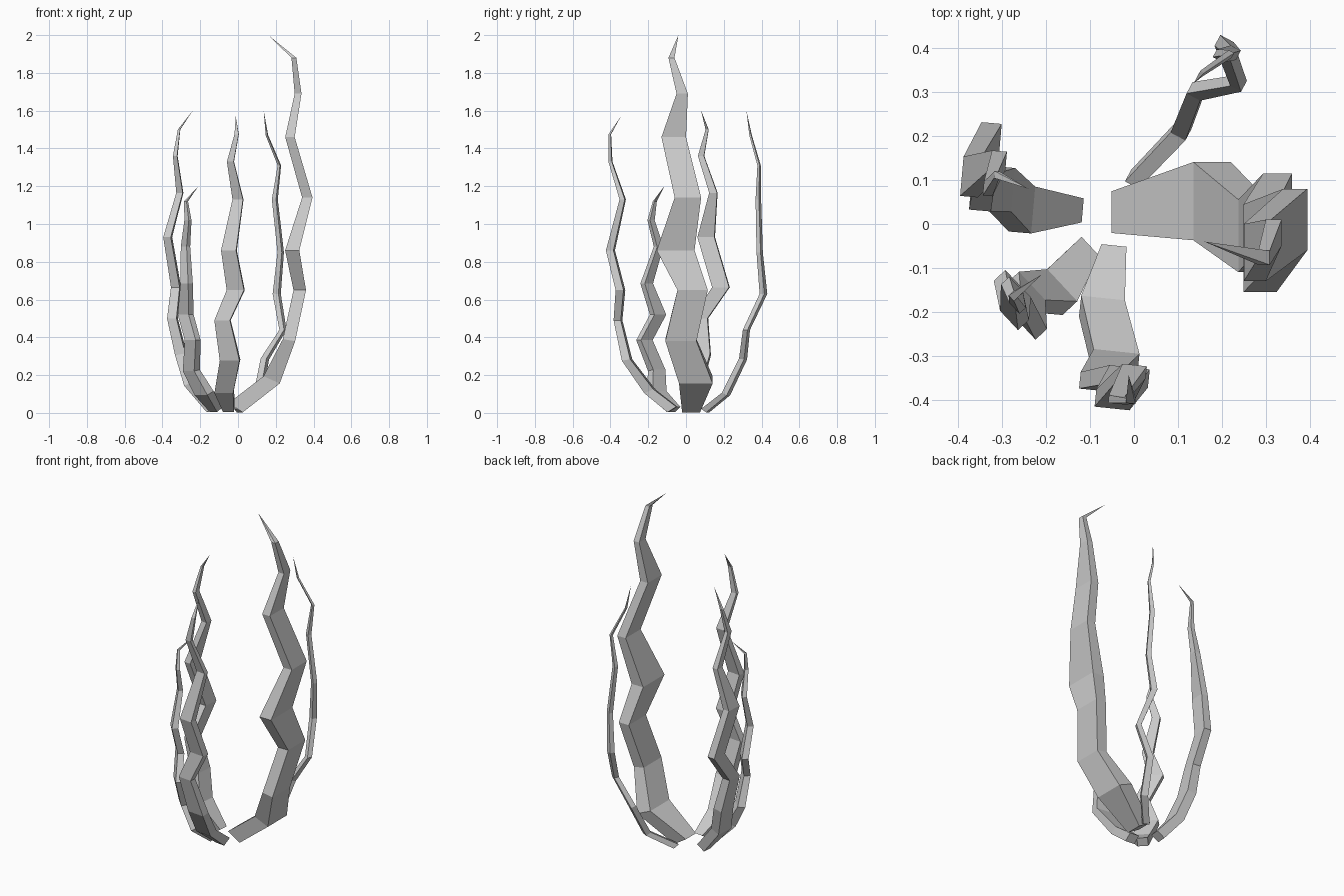
import bpy, bmesh, math
from mathutils import Vector

TILT = [32, 24, 10]  # lower rings lean outward, the rest lie level


def tendril(name, azimuth, stations, tip):
    """Four-sided tapering strip: stations are (x, y, z, width, thickness)."""
    a = math.radians(azimuth)
    radial = Vector((math.cos(a), math.sin(a), 0))
    side = Vector((-math.sin(a), math.cos(a), 0))
    bm = bmesh.new()
    rings = []
    for i, (x, y, z, w, t) in enumerate(stations):
        k = math.radians(TILT[i]) if i < len(TILT) else 0
        out = radial * math.cos(k) - Vector((0, 0, math.sin(k)))
        c = Vector((x, y, z))
        rings.append([bm.verts.new(c + out * (t / 2 * p) + side * (w / 2 * q))
                      for p, q in ((1, -1), (1, 1), (-1, 1), (-1, -1))])
    bm.faces.new(rings[0])
    for lo, hi in zip(rings, rings[1:]):
        for j in range(4):
            n = (j + 1) % 4
            bm.faces.new((lo[j], lo[n], hi[n], hi[j]))
    apex = bm.verts.new(tip)
    for j in range(4):
        bm.faces.new((rings[-1][j], rings[-1][(j + 1) % 4], apex))
    bmesh.ops.recalc_face_normals(bm, faces=bm.faces)
    me = bpy.data.meshes.new(name)
    bm.to_mesh(me)
    bm.free()
    ob = bpy.data.objects.new(name, me)
    bpy.context.collection.objects.link(ob)


# Large tendril on the right
tendril("large_right_tendril", 0, [
    (-.013, .027, .027, .095, .09), (.178, .052, .175, .178, .094),
    (.27, -.027, .385, .165, .066), (.327, .035, .65, .16, .066),
    (.287, -.055, .86, .20, .075), (.367, .01, 1.14, .14, .055),
    (.275, -.065, 1.46, .13, .05), (.318, -.02, 1.69, .06, .036),
    (.296, -.077, 1.88, .032, .026)], (.16, -.04, 2))

# Front tendril
tendril("front_tendril", 264, [
    (-.048, -.072, .018, .057, .055), (-.073, -.192, .115, .10, .052),
    (-.042, -.312, .28, .105, .045), (-.082, -.36, .49, .083, .038),
    (-.012, -.347, .65, .092, .042), (-.048, -.4, .86, .08, .04),
    (0, -.335, 1.13, .056, .028), (-.04, -.4, 1.33, .036, .018),
    (-.007, -.403, 1.475, .022, .011)], (-.012, -.345, 1.57))

# Short front-left tendril
tendril("short_left_tendril", 223, [
    (-.115, -.065, .018, .058, .05), (-.18, -.155, .105, .10, .05),
    (-.247, -.155, .225, .088, .042), (-.24, -.22, .385, .085, .036),
    (-.277, -.148, .52, .085, .036), (-.272, -.208, .685, .06, .034),
    (-.278, -.145, .88, .045, .026), (-.265, -.185, 1.02, .034, .02),
    (-.275, -.165, 1.12, .018, .012)], (-.21, -.115, 1.2))

# Left tendril
tendril("left_tendril", 175, [
    (-.14, .033, .018, .055, .055), (-.255, .034, .155, .107, .056),
    (-.302, .08, .31, .10, .055), (-.347, .073, .5, .085, .05),
    (-.328, .185, .665, .09, .046), (-.372, .107, .93, .09, .04),
    (-.308, .145, 1.165, .042, .034), (-.332, .08, 1.36, .032, .022),
    (-.312, .112, 1.5, .016, .012)], (-.24, .08, 1.6))

# Thin back tendril
tendril("thin_back_tendril", 62, [
    (.002, .102, .012, .035, .035), (.107, .212, .1, .038, .032),
    (.142, .302, .285, .035, .03), (.238, .32, .44, .028, .028),
    (.205, .41, .63, .034, .028), (.226, .39, .85, .026, .024),
    (.195, .383, 1.13, .025, .02), (.219, .387, 1.31, .014, .013),
    (.153, .342, 1.47, .01, .01)], (.136, .32, 1.6))
